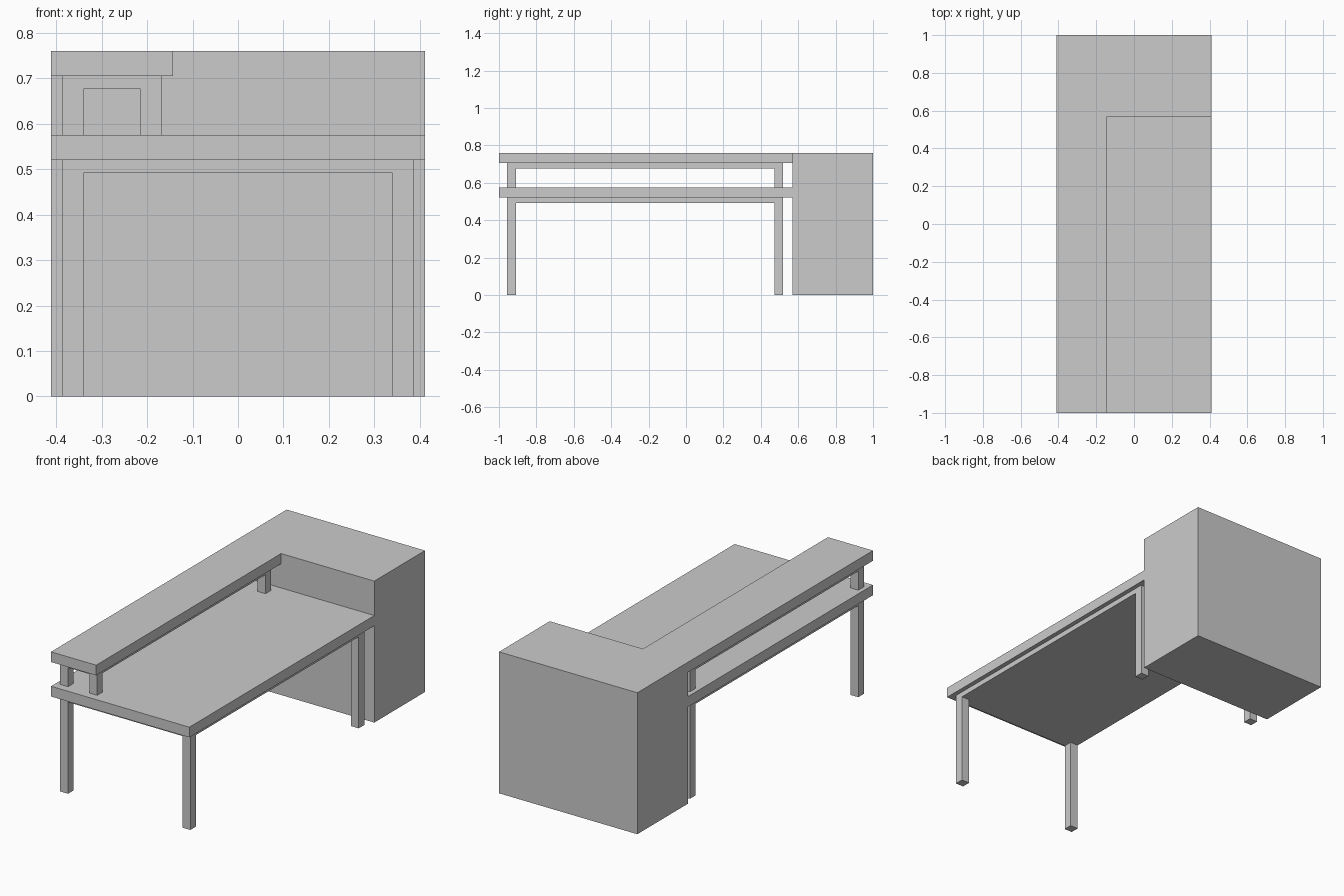
import bpy, bmesh

if "Cube" in bpy.data.objects:
    bpy.data.objects.remove(bpy.data.objects["Cube"])


def block_solid(name, xs, ys, zs, filled):
    """One closed mesh from grid cells; filled(i, j, k) says which are solid."""
    n = (len(xs) - 1, len(ys) - 1, len(zs) - 1)

    def solid(c):
        return all(0 <= c[a] < n[a] for a in range(3)) and filled(*c)

    bm = bmesh.new()
    for i in range(n[0]):
        for j in range(n[1]):
            for k in range(n[2]):
                if not solid((i, j, k)):
                    continue
                for axis in range(3):
                    for side in (0, 1):
                        near = [i, j, k]
                        near[axis] += 2 * side - 1
                        if solid(near):
                            continue
                        u, v = (axis + 1) % 3, (axis + 2) % 3
                        verts = []
                        for du, dv in ((0, 0), (1, 0), (1, 1), (0, 1)):
                            c = [i, j, k]
                            c[axis] += side
                            c[u] += du
                            c[v] += dv
                            verts.append(bm.verts.new((xs[c[0]], ys[c[1]], zs[c[2]])))
                        bm.faces.new(verts if side else verts[::-1])
    bmesh.ops.remove_doubles(bm, verts=bm.verts, dist=1e-5)
    bmesh.ops.dissolve_limit(bm, angle_limit=0.01, verts=bm.verts, edges=bm.edges)
    mesh = bpy.data.meshes.new(name)
    bm.to_mesh(mesh)
    bm.free()
    obj = bpy.data.objects.new(name, mesh)
    bpy.context.collection.objects.link(obj)
    return obj


W, LEG = 0.411, 0.047      # half width, leg thickness
END = 0.57                 # where the cabinet begins
LEG_Y = [-0.957, -0.957 + LEG, 0.519 - LEG, 0.519]


def leg_frame(name, x0, x1, zs):
    """Slab with a square leg at each corner."""
    return block_solid(name, [x0, x0 + LEG, x1 - LEG, x1], LEG_Y, zs,
                       lambda i, j, k: k == 1 or (i != 1 and j != 1))


# Cabinet with the raised shelf running out of its top
block_solid("cabinet_and_shelf", [-W, -0.143, W], [-1, END, 1], [0, 0.705, 0.76],
            lambda i, j, k: j == 1 or (k == 1 and i == 0))

# Main desktop
block_solid("desktop", [-W, W], [-1, END], [0.52, 0.575], lambda i, j, k: True)

# Legs under the desktop and short legs under the shelf
leg_frame("desk_legs", -0.387, 0.387, [0, 0.492, 0.52])
leg_frame("shelf_legs", -0.387, -0.167, [0.575, 0.677, 0.705])
